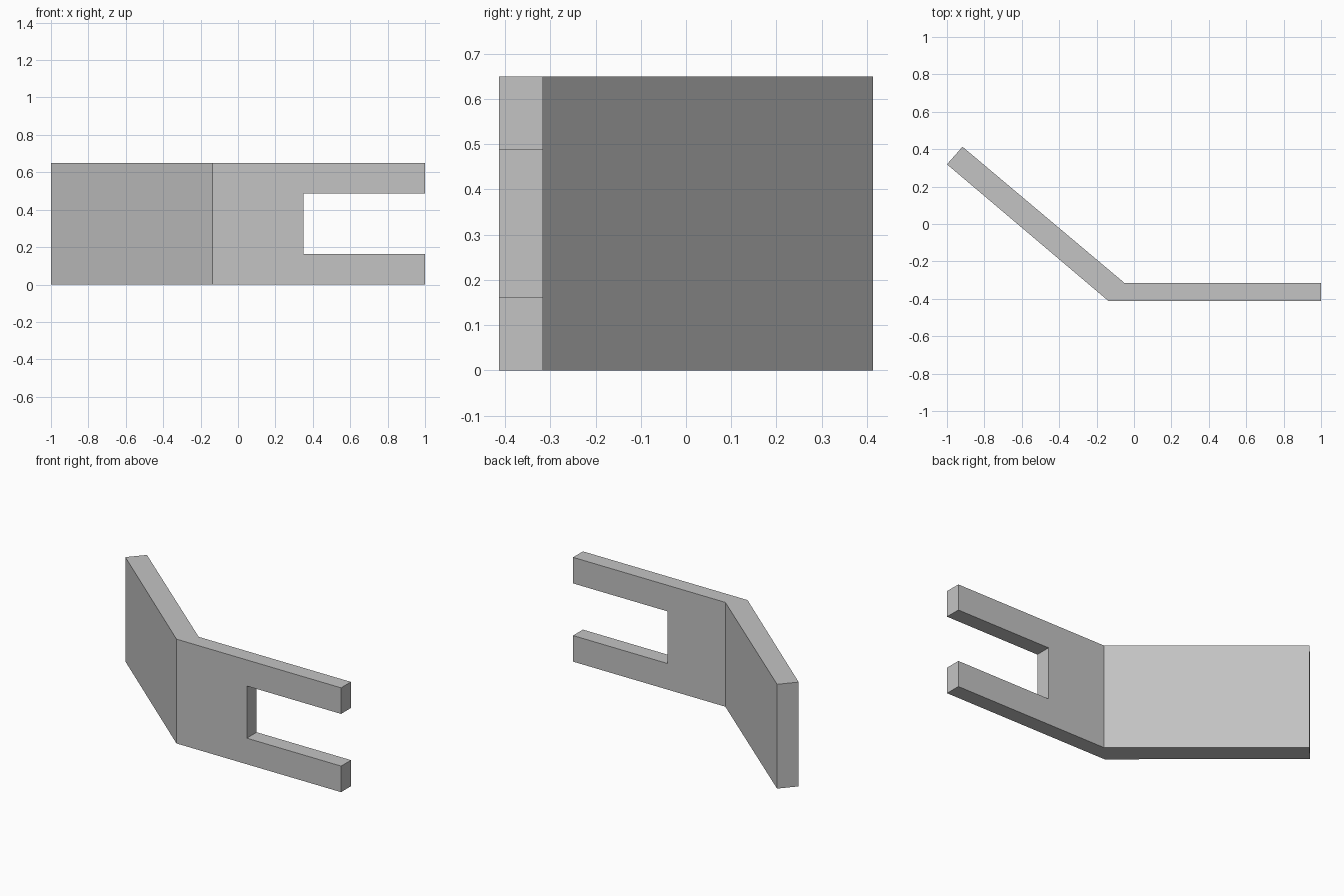
import bpy
import bmesh

if "Cube" in bpy.data.objects:
    bpy.data.objects.remove(bpy.data.objects["Cube"], do_unlink=True)

HEIGHT = 0.65

grey = bpy.data.materials.new("plain_grey")
grey.use_nodes = True
colour = (0.55, 0.55, 0.55, 1)
grey.diffuse_color = colour
grey.node_tree.nodes["Principled BSDF"].inputs["Base Color"].default_value = colour


def prism(name, outline, bottom, top):
    """Extrude a plan outline upwards into a solid."""
    bm = bmesh.new()
    face = bm.faces.new([bm.verts.new((x, y, bottom)) for x, y in outline])
    grown = bmesh.ops.extrude_face_region(bm, geom=[face])["geom"]
    verts = [v for v in grown if isinstance(v, bmesh.types.BMVert)]
    bmesh.ops.translate(bm, verts=verts, vec=(0, 0, top - bottom))
    bmesh.ops.recalc_face_normals(bm, faces=bm.faces)
    mesh = bpy.data.meshes.new(name)
    bm.to_mesh(mesh)
    bm.free()
    mesh.materials.append(grey)
    obj = bpy.data.objects.new(name, mesh)
    bpy.context.collection.objects.link(obj)
    return obj


# Bent plate: straight leg on the left, angled wing on the right
bracket = prism("bent_bracket", [
    (1, -0.413), (1, -0.316), (-0.05, -0.316),
    (-0.917, 0.413), (-1, 0.319), (-0.135, -0.413),
], 0, HEIGHT)

# Open slot that forks the straight leg
cutter = prism("slot_cutter", [
    (0.35, -0.6), (1.2, -0.6), (1.2, -0.1), (0.35, -0.1),
], HEIGHT / 4, HEIGHT * 3 / 4)
cutter.hide_render = True

slot = bracket.modifiers.new("fork_slot", "BOOLEAN")
slot.operation = "DIFFERENCE"
slot.solver = "EXACT"
slot.object = cutter
bpy.context.view_layer.objects.active = bracket
bpy.ops.object.modifier_apply(modifier=slot.name)
bpy.data.objects.remove(cutter, do_unlink=True)
